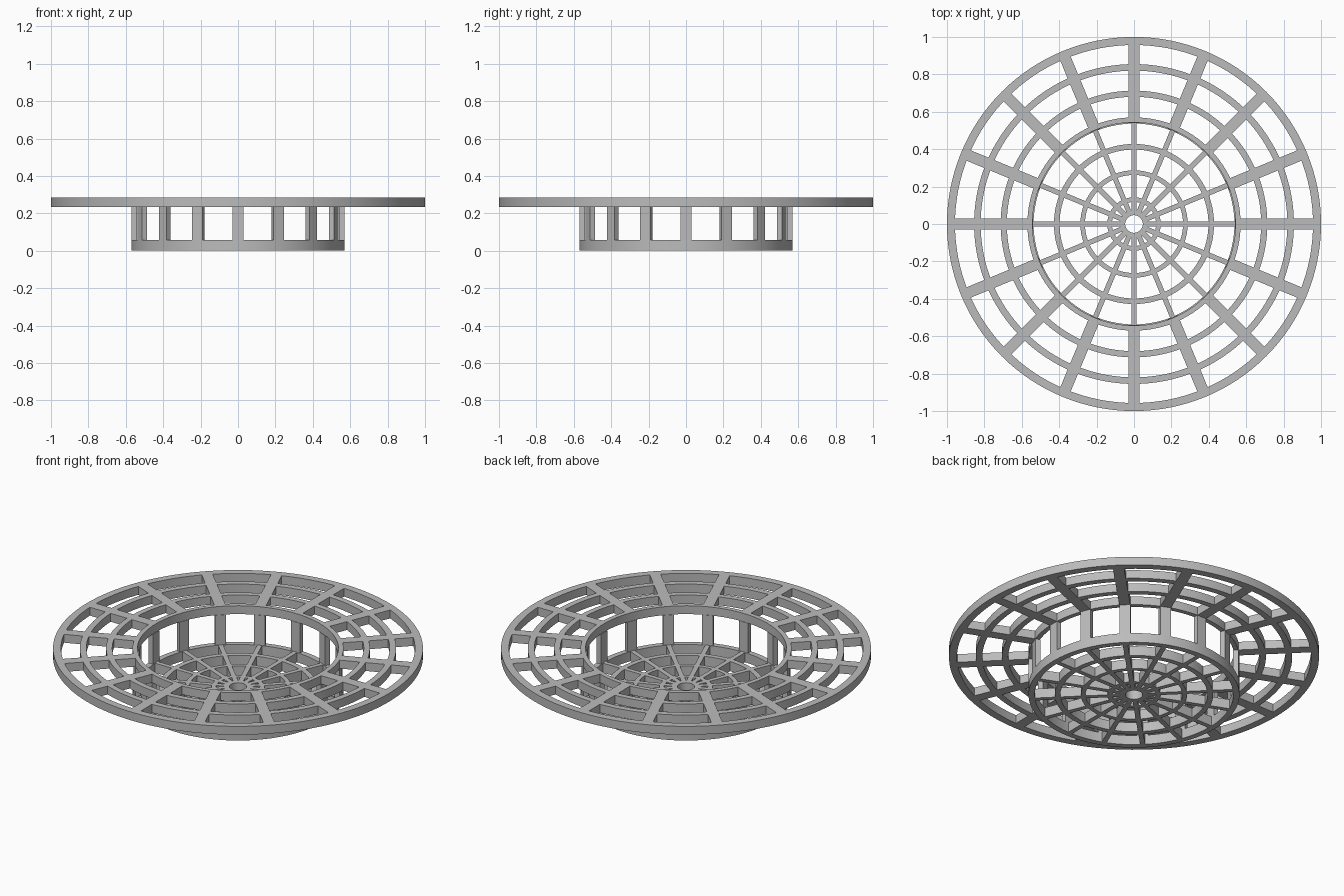
import bpy, bmesh, math
from mathutils import Matrix

if "Cube" in bpy.data.objects:
    bpy.data.objects.remove(bpy.data.objects["Cube"])

SPOKES = 16
SEGMENTS = 128

grey = bpy.data.materials.new("plain grey")
grey.diffuse_color = (0.5, 0.5, 0.5, 1)
grey.use_nodes = True
grey.node_tree.nodes["Principled BSDF"].inputs["Base Color"].default_value = grey.diffuse_color


def finish(name, bm):
    bmesh.ops.recalc_face_normals(bm, faces=bm.faces)
    mesh = bpy.data.meshes.new(name)
    bm.to_mesh(mesh)
    bm.free()
    mesh.materials.append(grey)
    obj = bpy.data.objects.new(name, mesh)
    bpy.context.collection.objects.link(obj)
    return obj


def ring(name, r_in, r_out, z0, z1):
    """Flat-sided ring swept from a rectangular profile."""
    bm = bmesh.new()
    profile = [(r_in, z0), (r_out, z0), (r_out, z1), (r_in, z1)]
    loops = []
    for i in range(SEGMENTS):
        a = 2 * math.pi * i / SEGMENTS
        loops.append([bm.verts.new((r * math.cos(a), r * math.sin(a), z)) for r, z in profile])
    for i in range(SEGMENTS):
        a, b = loops[i], loops[(i + 1) % SEGMENTS]
        for k in range(4):
            m = (k + 1) % 4
            bm.faces.new((a[k], b[k], b[m], a[m]))
    obj = finish(name, bm)
    bpy.ops.object.select_all(action='DESELECT')
    bpy.context.view_layer.objects.active = obj
    obj.select_set(True)
    bpy.ops.object.shade_smooth_by_angle(angle=math.radians(30))


def bars(name, spans, width, z0, z1):
    """Radial bars filling each span between rings, repeated around the axis."""
    bm = bmesh.new()
    for i in range(SPOKES):
        turn = Matrix.Rotation(2 * math.pi * i / SPOKES, 4, 'Z')
        for r0, r1 in spans:
            place = Matrix.Translation(((r0 + r1) / 2, 0, (z0 + z1) / 2))
            size = Matrix.Diagonal((r1 - r0, width, z1 - z0, 1))
            bmesh.ops.create_cube(bm, size=1, matrix=turn @ place @ size)
    finish(name, bm)


def wheel(name, radii, width, z0, z1):
    """Concentric rings joined by spokes that end just inside the rings."""
    for n, (r_in, r_out) in enumerate(radii):
        ring(f"{name}_ring_{n + 1}", r_in, r_out, z0, z1)
    sink = 0.004
    spans = [(a[1] - sink, b[0] + sink) for a, b in zip(radii, radii[1:])]
    bars(f"{name}_spokes", spans, width, z0, z1)


# wide upper rim
wheel("upper_rim", [(0.543, 0.57), (0.68, 0.713), (0.82, 0.855), (0.957, 1.0)], 0.06, 0.235, 0.285)

# lower basket floor with open hub
wheel("floor", [(0.047, 0.075), (0.118, 0.143), (0.262, 0.287), (0.398, 0.428), (0.537, 0.57)],
      0.027, 0.0, 0.057)

# upright posts joining the floor to the rim
bars("posts", [(0.54, 0.569)], 0.06, 0.057, 0.235)
